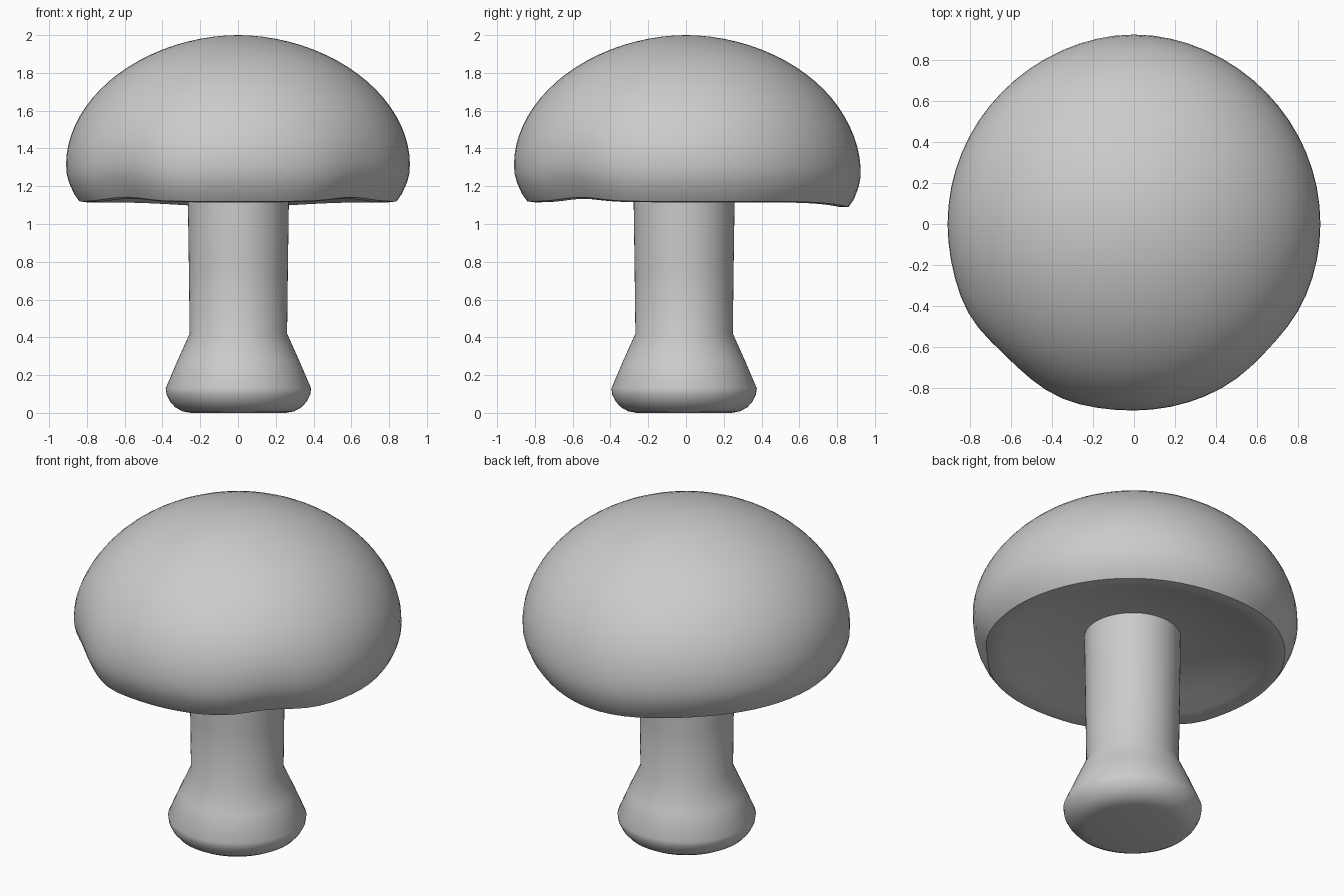
import bpy, bmesh, math

if "Cube" in bpy.data.objects:
    bpy.data.objects.remove(bpy.data.objects["Cube"])

SEG = 64


def lathe(name, profile, warp=None):
    """Revolve (radius, z) points about z; zero-radius points become poles."""
    bm = bmesh.new()
    rings = []
    for r, z in profile:
        n = 1 if r == 0 else SEG
        ring = []
        for i in range(n):
            a = 2 * math.pi * i / SEG
            co = (r * math.cos(a), r * math.sin(a), z)
            ring.append(bm.verts.new(warp(r, z, a) if warp else co))
        rings.append(ring)
    for lo, hi in zip(rings, rings[1:]):
        for i in range(SEG):
            j = (i + 1) % SEG
            quad = [lo[i % len(lo)], lo[j % len(lo)], hi[j % len(hi)], hi[i % len(hi)]]
            bm.faces.new(list(dict.fromkeys(quad)))
    bmesh.ops.recalc_face_normals(bm, faces=bm.faces)
    mesh = bpy.data.meshes.new(name)
    bm.to_mesh(mesh)
    bm.free()
    obj = bpy.data.objects.new(name, mesh)
    bpy.context.collection.objects.link(obj)
    bpy.ops.object.select_all(action='DESELECT')
    obj.select_set(True)
    bpy.context.view_layer.objects.active = obj
    bpy.ops.object.shade_smooth_by_angle(angle=math.radians(35))
    return obj


def bump(a, centre, width):
    d = (math.degrees(a) - centre + 180) % 360 - 180
    return math.exp(-(d / width) ** 2)


def cap_warp(r, z, a):
    # Hand-shaped rim: low at the back, lifted and pinched at the front corners
    low = max(0, min(1, (1.6 - z) / 0.45)) * min(1, r / 0.84) ** 3
    back = bump(a, 90, 28)
    pinch = bump(a, 224, 13) + bump(a, 317, 13)
    z += low * (0.022 * pinch - 0.03 * back)
    r *= 1 + low * (0.025 * back - 0.025 * pinch
                    + 0.02 * (bump(a, 210, 12) + bump(a, 248, 12)))
    return (r * math.cos(a), r * math.sin(a), z)


# Cap: domed top, tucked rim, shallow hollow underside
dome = []
for i in range(20):
    t = math.pi / 2 * i / 20
    dome.append((0.91 * math.cos(t) ** 1.04, 1.32 + 0.68 * math.sin(t) ** 1.04))
under = [(0, 1.24), (0.26, 1.23), (0.45, 1.205), (0.62, 1.165), (0.74, 1.13),
         (0.80, 1.115), (0.84, 1.12), (0.868, 1.16), (0.895, 1.22), (0.908, 1.27)]
lathe("cap", under + dome + [(0, 2.0)], cap_warp)


# Stem: straight column flaring into a rounded foot
def stem_warp(r, z, a):
    return (r * math.cos(a) + 0.002, r * math.sin(a) - 0.01, z)


foot = [(0, 0), (0.25, 0.0), (0.295, 0.008), (0.335, 0.03), (0.362, 0.06),
        (0.38, 0.095), (0.385, 0.13)]
column = [(0.323, 0.275), (0.258, 0.42), (0.262, 0.75), (0.267, 1.1),
          (0.268, 1.26), (0, 1.26)]
lathe("stem", foot + column, stem_warp)
